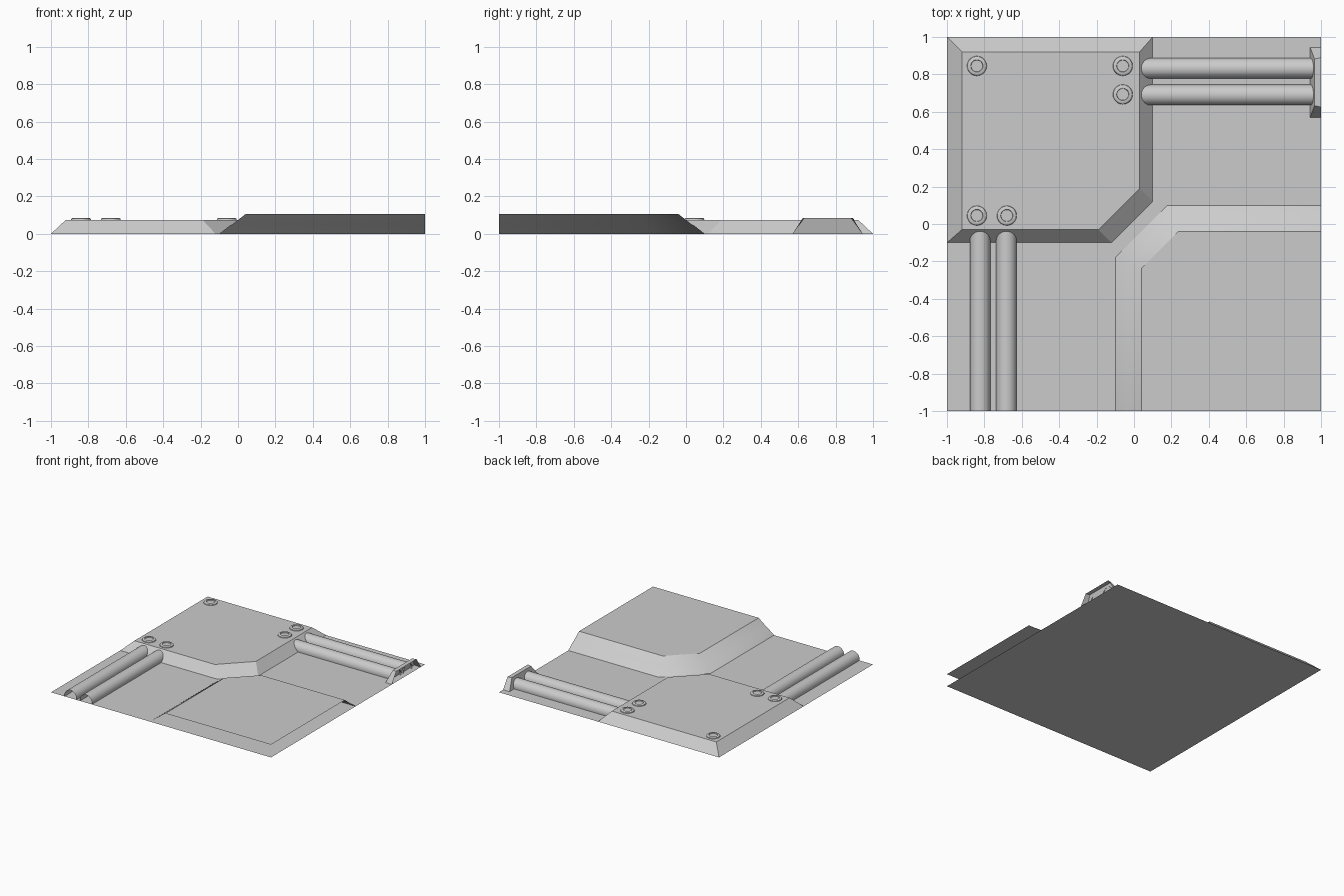
import bpy, math
from math import pi, sin, cos

if "Cube" in bpy.data.objects:
    bpy.data.objects.remove(bpy.data.objects["Cube"])


def loft(name, rows, closed=False, cap=False):
    """Skin a list of equal-length point rows; optionally cap the last row."""
    n = len(rows[0])
    verts = [p for r in rows for p in r]
    faces = []
    for i in range(len(rows) - 1):
        for j in range(n if closed else n - 1):
            k = (j + 1) % n
            faces.append((i * n + j, i * n + k, (i + 1) * n + k, (i + 1) * n + j))
    if cap:
        faces.append(tuple(range((len(rows) - 1) * n, len(rows) * n)))
    me = bpy.data.meshes.new(name)
    me.from_pydata(verts, [], faces)
    ob = bpy.data.objects.new(name, me)
    bpy.context.collection.objects.link(ob)
    return ob


def smooth(ob):
    bpy.ops.object.select_all(action='DESELECT')
    ob.select_set(True)
    bpy.context.view_layer.objects.active = ob
    bpy.ops.object.shade_smooth_by_angle(angle=math.radians(35))


# floor sheet
loft("floor_sheet", [[(-1, -1, 0), (1, -1, 0)], [(-1, 1, 0), (1, 1, 0)]])

# chamfered armour panel, counter-clockwise outline
low = [(-1, 1), (-1, -.1), (-.12, -.1), (.1, .12), (.1, 1)]
top = [(-.92, .92), (-.92, -.03), (-.19, -.03), (.03, .19), (.03, .92)]
loft("raised_panel", [[(x, y, 0) for x, y in low], [(x, y, .075) for x, y in top]],
     closed=True, cap=True)

# stepped corner platform, open along the tile borders
rows = []
for d, z in [(0, 0), (.055, .043), (.073, .053), (.14, .105)]:
    e, c = .1 - d, .08 + d * math.sqrt(2)
    rows.append([(1, e, z), (e + c, e, z), (-e, -e - c, z), (-e, -1, z)])
rows = [list(r) for r in rows]
platform = loft("platform_slope", rows)
smooth(platform)
edge = rows[-1]
me = bpy.data.meshes.new("platform_top")
me.from_pydata(edge + [(1, -1, .105)], [], [(0, 1, 2, 3, 4)])
bpy.context.collection.objects.link(bpy.data.objects.new("platform_top", me))


def pipe(name, centre, start, end, along_x):
    """Half-buried open pipe that meets the floor."""
    r, zc = .055, .01
    a0 = -math.asin(zc / r)
    arc = []
    for i in range(17):
        a = a0 + (pi - 2 * a0) * i / 16
        arc.append((centre + r * cos(a), zc + r * sin(a)))
    if along_x:
        rws = [[(s, c, z) for c, z in arc] for s in (end, start)]
    else:
        rws = [[(c, s, z) for c, z in arc] for s in (start, end)]
    ob = loft(name, rws)
    # make the surface face outwards
    if max(ob.data.polygons, key=lambda p: p.center.z).normal.z < 0:
        ob.data.flip_normals()
    smooth(ob)


for i, c in enumerate((.69, .832)):
    pipe(f"back_pipe_{i}", c, .03, .96, True)
for i, c in enumerate((-.823, -.682)):
    pipe(f"front_pipe_{i}", c, -1, -.03, False)

# pipe bracket at the right border
section = [(.57, 0), (.625, .085), (.89, .085), (.945, 0)]
inner = [(.965 if z else .942, y - .008 * (1 if y > .7 else -1) * (z > 0), z) for y, z in section]
outer = [(1, y, z) for y, z in section]
loft("pipe_bracket", [outer, inner], cap=True)


def rivet(name, x, y):
    """Low washer-like rivet with a shallow recess."""
    n = 20
    rings = [[(x + r * cos(2 * pi * j / n), y + r * sin(2 * pi * j / n), z) for j in range(n)]
             for r, z in [(.053, .075), (.051, .081), (.045, .085), (.033, .085), (.031, .08)]]
    smooth(loft(name, rings, closed=True, cap=True))


for i, (x, y) in enumerate([(-.84, .845), (-.06, .845), (-.06, .693), (-.84, .045), (-.68, .045)]):
    rivet(f"rivet_{i}", x, y)
